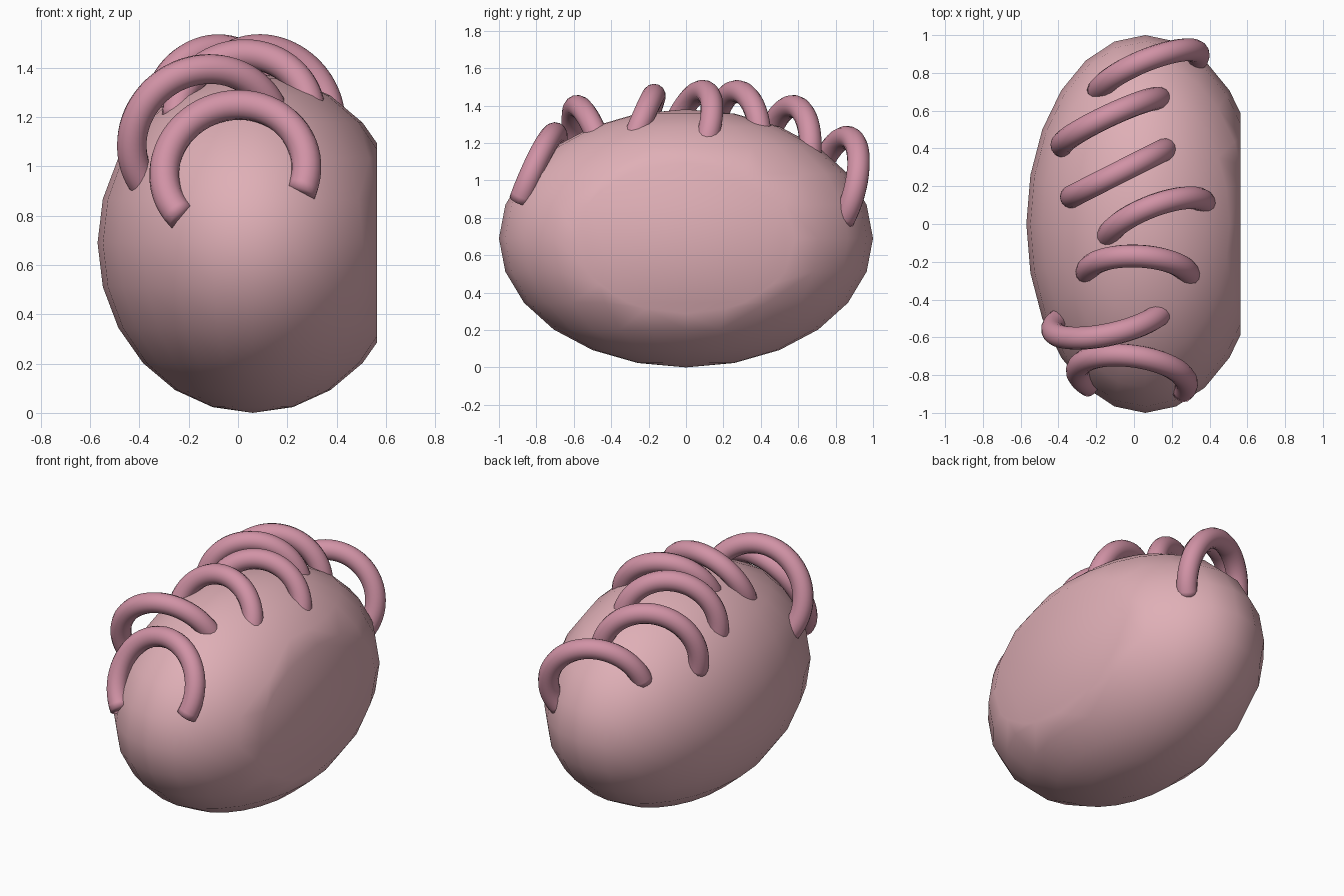
import bpy, bmesh, math
from mathutils import Vector, Matrix

if "Cube" in bpy.data.objects:
    bpy.data.objects.remove(bpy.data.objects["Cube"])


def material(name, color):
    m = bpy.data.materials.new(name)
    m.diffuse_color = (*color, 1)
    m.use_nodes = True
    m.node_tree.nodes["Principled BSDF"].inputs["Base Color"].default_value = m.diffuse_color
    return m


def add_object(name, bm, mat):
    bmesh.ops.recalc_face_normals(bm, faces=bm.faces)
    me = bpy.data.meshes.new(name)
    bm.to_mesh(me)
    bm.free()
    for p in me.polygons:
        p.use_smooth = True
    me.materials.append(mat)
    ob = bpy.data.objects.new(name, me)
    bpy.context.collection.objects.link(ob)
    return ob


pale_pink = material("pale pink", (0.74, 0.43, 0.47))
rose_pink = material("rose pink", (0.64, 0.29, 0.38))

# Body: ellipsoid with one side sliced flat, softly shaded across the rim
bm = bmesh.new()
bmesh.ops.create_uvsphere(bm, u_segments=24, v_segments=12, radius=1,
                          matrix=Matrix.Translation((0.06, 0, 0.69)) @ Matrix.Diagonal((0.63, 1, 0.69, 1)))
bmesh.ops.bisect_plane(bm, geom=bm.verts[:] + bm.edges[:] + bm.faces[:], dist=1e-5,
                       plane_co=(0.565, 0, 0), plane_no=(1, 0, 0), clear_outer=True)
rim = [e for e in bm.edges if e.is_boundary]
bmesh.ops.holes_fill(bm, edges=rim, sides=0)
add_object("body", bm, pale_pink)


def arch(name, left, crown, right, tube=0.061, steps=40, sides=14):
    """Round tube on the circle through three points, with feet sunk into the body."""
    a, b, c = Vector(left), Vector(crown), Vector(right)
    u, v = b - a, c - a
    n = u.cross(v)
    center = a + (v.length_squared * n.cross(u) + u.length_squared * v.cross(n)) / (2 * n.length_squared)
    radius = (a - center).length
    n.normalize()
    e1 = (b - center).normalized()
    e2 = n.cross(e1)
    ang = lambda p: math.atan2((p - center).dot(e2), (p - center).dot(e1))
    lo, hi = sorted((ang(a), ang(c)))
    lo, hi = lo - 0.25, hi + 0.25
    bm = bmesh.new()
    rings = []
    for i in range(steps + 1):
        t = lo + (hi - lo) * i / steps
        out = e1 * math.cos(t) + e2 * math.sin(t)
        rings.append([bm.verts.new(center + out * radius + tube * (
            out * math.cos(s) + n * math.sin(s)))
            for s in (2 * math.pi * k / sides for k in range(sides))])
    for r0, r1 in zip(rings, rings[1:]):
        for k in range(sides):
            j = (k + 1) % sides
            bm.faces.new((r0[k], r0[j], r1[j], r1[k]))
    bm.faces.new(rings[0])
    bm.faces.new(rings[-1])
    add_object(name, bm, rose_pink)


# Arches from front to back: left foot, crown, right foot
arches = [
    ((-0.27, -0.83, 0.85), (0.00, -0.70, 1.25), (0.275, -0.86, 0.96)),
    ((-0.41, -0.52, 0.98), (-0.13, -0.585, 1.395), (0.12, -0.49, 1.27)),
    ((-0.24, -0.235, 1.26), (0.02, -0.17, 1.455), (0.28, -0.25, 1.29)),
    ((-0.13, -0.05, 1.32), (0.11, 0.10, 1.475), (0.36, 0.125, 1.27)),
    ((-0.33, 0.145, 1.22), (-0.085, 0.27, 1.475), (0.155, 0.39, 1.30)),
    ((-0.38, 0.415, 1.10), (-0.13, 0.575, 1.395), (0.12, 0.665, 1.20)),
    ((-0.17, 0.73, 1.09), (0.11, 0.885, 1.222), (0.33, 0.87, 0.85)),
]
for i, pts in enumerate(arches):
    arch(f"arch_{i + 1}", *pts)
